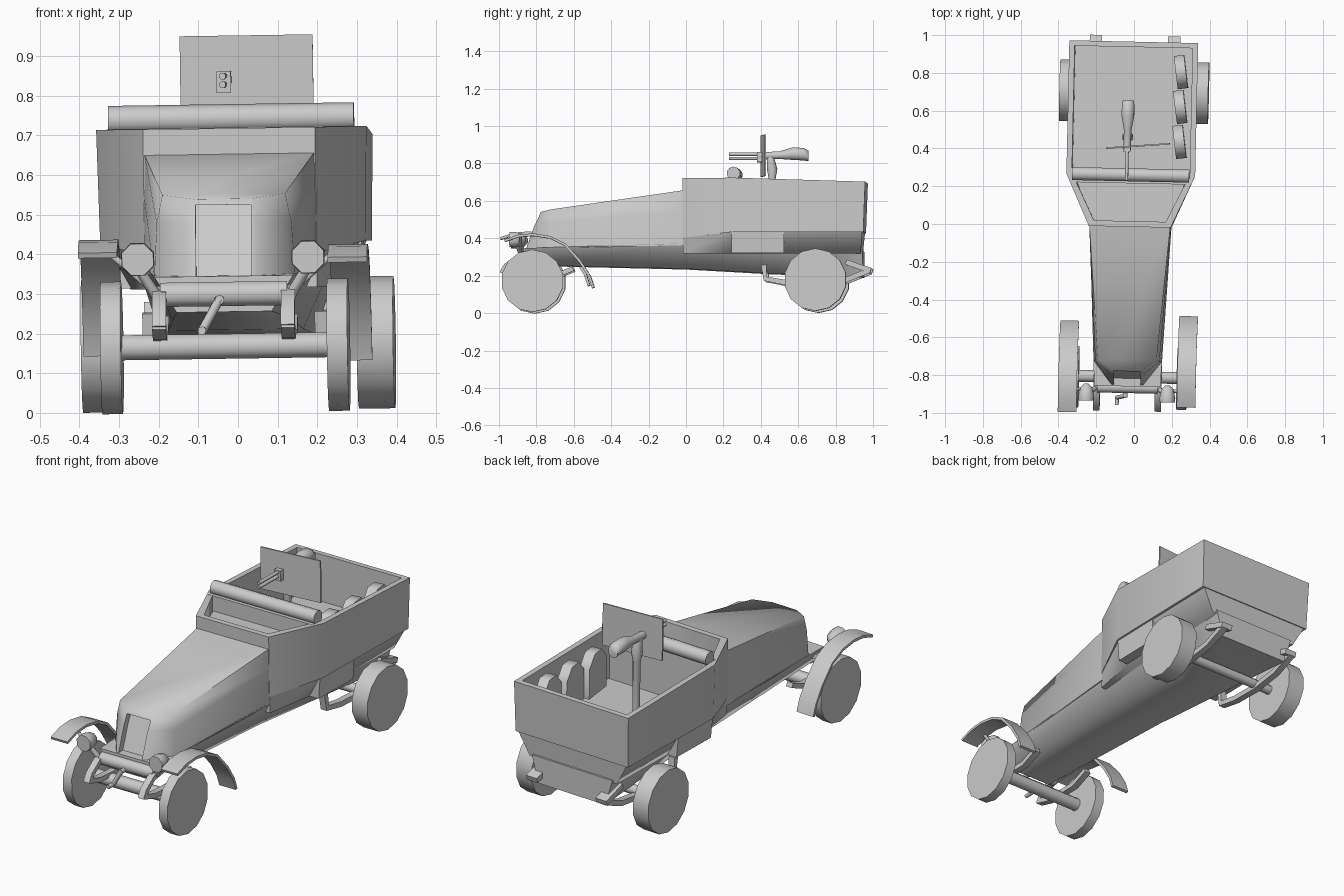
import bpy, math
from mathutils import Vector, Matrix

if "Cube" in bpy.data.objects:
    bpy.data.objects.remove(bpy.data.objects["Cube"])


def mesh(name, verts, faces):
    me = bpy.data.meshes.new(name)
    me.from_pydata(verts, [], faces)
    o = bpy.data.objects.new(name, me)
    bpy.context.collection.objects.link(o)
    bpy.context.view_layer.objects.active = o
    o.select_set(True)
    bpy.ops.object.mode_set(mode='EDIT')
    bpy.ops.mesh.select_all(action='SELECT')
    bpy.ops.mesh.normals_make_consistent(inside=False)
    bpy.ops.object.mode_set(mode='OBJECT')
    bpy.ops.object.shade_smooth_by_angle(angle=math.radians(65))
    o.select_set(False)
    return o


def loft(name, rings):
    n = len(rings[0])
    verts = [p for r in rings for p in r]
    faces = [(k*n + i, k*n + (i+1) % n, (k+1)*n + (i+1) % n, (k+1)*n + i)
             for k in range(len(rings)-1) for i in range(n)]
    faces += [tuple(range(n)), tuple(range(len(verts)-n, len(verts)))]
    return mesh(name, verts, faces)


def tube(name, stops, sides=8):
    """Round bar through (point, radius) stops along a straight line."""
    a, b = Vector(stops[0][0]), Vector(stops[-1][0])
    q = (b - a).to_track_quat('Z', 'Y')
    turn = [2*math.pi*(i + .5)/sides for i in range(sides)]
    return loft(name, [[Vector(p) + q @ Vector((r*math.cos(t), r*math.sin(t), 0)) for t in turn]
                       for p, r in stops])


def ribbon(name, path, x0, x1, t):
    """Strip of thickness t following a (y, z) path."""
    rings = []
    for i, (y, z) in enumerate(path):
        p, q = path[max(i-1, 0)], path[min(i+1, len(path)-1)]
        d = Vector((q[0]-p[0], q[1]-p[1])).normalized()*t/2
        rings.append([(x0, y-d.y, z+d.x), (x1, y-d.y, z+d.x), (x1, y+d.y, z-d.x), (x0, y+d.y, z-d.x)])
    return loft(name, rings)


def section(*pts):
    """Mirrored cross-section from right-hand (x, y, z) points, bottom to top."""
    return [Vector(p) for p in pts] + [Vector((-x, y, z)) for x, y, z in reversed(pts)]


def plan(front, wide, y0, y1, y2, z, z_front=None, slope=0):
    """Six-cornered plan outline of the rear body."""
    zf = z if z_front is None else z_front
    return section((front, y0, zf), (wide, y1, z - slope*y1), (wide, y2, z - slope*y2))


# engine hood with faceted nose and sunken grille
nose = section((.085, -.85, .345), (.08, -.80, .48), (.072, -.775, .54))
rim = section((.07, -.853, .345), (.07, -.808, .47), (.07, -.78, .525))
loft("hood", [
    section((.217, 0, .36), (.217, 0, .55), (.215, 0, .655)),
    section((.178, -.73, .345), (.17, -.725, .48), (.155, -.72, .552)),
    nose, rim, [p + Vector((0, .035, 0)) for p in rim]])

# chassis
loft("chassis", [section((b, y, zb), (t, y, zt)) for y, b, zb, t, zt in (
    (-.86, .12, .255, .175, .345), (0, .15, .235, .217, .37),
    (.45, .17, .21, .24, .36), (.95, .2, .19, .24, .33))])

# open rear body, its lower tier and the cowl deck
loft("rear_body", [
    plan(.217, .335, -.015, .26, .955, .43, .40),
    plan(.217, .341, -.015, .26, .965, .727, .718, .03),
    plan(.19, .312, .015, .265, .937, .727, .718, .03),
    plan(.19, .312, .015, .265, .937, .45)])
loft("lower_tier", [plan(.217, .26, -.012, .26, .94, .315), plan(.217, .325, -.012, .26, .95, .435, .41)])
loft("cowl_deck", [section((.2, .005, z), (.29, .23, z)) for z in (.60, .64)])
loft("dash_panel", [section((.31, .215, z), (.31, .24, z)) for z in (.45, .72)])
tube("rolled_top", [((-.31, .26, .743), .036), ((.31, .26, .743), .036)], 10)

# row of seat backs
for k in range(3):
    prof = [(-.088, .47), (.088, .47), (.088, .63), (.035, .69), (-.035, .69), (-.088, .63)]
    m = Matrix.Translation((.252, .44 + .185*k, 0)) @ Matrix.Rotation(math.radians(8), 4, 'Z')
    loft("seat_back", [[m @ Vector((x, y, z)) for y, z in prof] for x in (-.027, .027)])

# gun shield, post and twin gun
loft("gun_shield", [[(-.13, .395, z), (.205, .425, z), (.205, .433, z), (-.13, .403, z)]
                    for z in (.73, .952)])
tube("gun_post", [((-.02, .46, .45), .018), ((-.02, .46, .72), .02), ((-.02, .46, .77), .03),
                  ((-.02, .45, .84), .02)])
tube("gun_body", [((-.02, .38, .84), .02), ((-.02, .50, .845), .022),
                  ((-.02, .57, .853), .036), ((-.02, .63, .85), .036), ((-.02, .655, .84), .03)])
loft("gun_mount_plate", [[(-.038, y, .807), (-.002, y, .807), (-.002, y, .862), (-.038, y, .862)]
                         for y in (.38, .41)])
for z in (.828, .85):
    tube("gun_barrel", [((-.02, .23, z), .009), ((-.02, .40, z), .009)])

# axles, front crossbar and starting crank
tube("front_axle", [((-.27, -.81, .168), .034), ((.27, -.81, .168), .034)])
tube("rear_axle", [((-.31, .70, .175), .025), ((.31, .70, .175), .025)])
tube("front_crossbar", [((-.16, -.865, .3), .033), ((.16, -.865, .3), .033)])
tube("crank_shaft", [((-.01, -.85, .285), .012), ((-.01, -.92, .285), .012)])
tube("crank_arm", [((-.01, -.91, .288), .012), ((-.055, -.92, .208), .012)])
tube("crank_handle", [((-.055, -.915, .208), .011), ((-.055, -.96, .208), .011)])

for s in (-1, 1):
    # wheels
    for name, y, z, a, b in (("front_wheel", -.815, .168, .26, .312), ("rear_wheel", .70, .173, .302, .394)):
        tube(name, [((s*a, y, z), .167), ((s*b, y, z), .167)], 14)
    # fenders, the right one set slightly back and lower
    dy, dz = (-.015, 0) if s < 0 else (.022, -.02)
    ribbon("front_fender", [(y + dy, z + dz) for y, z in (
        (-.985, .402), (-.91, .428), (-.83, .434), (-.74, .42), (-.66, .38),
        (-.58, .29), (-.53, .21), (-.51, .15))], s*.265, s*.364, .014)
    # storage boxes under the body sides
    loft("storage_box", [[(s*.2, y, .318), (s*.315, y, .318), (s*.325, y, .43), (s*.2, y, .43)]
                         for y in (.25, .53)])
    # headlights on brackets
    tube("headlight", [((s*.215, -.94, .39), .043), ((s*.215, -.915, .39), .045),
                       ((s*.215, -.87, .39), .033), ((s*.215, -.85, .39), .012)])
    tube("headlight_bracket", [((s*.215, -.90, .37), .012), ((s*.165, -.87, .29), .014)])
    tube("fender_bracket", [((s*.165, -.88, .30), .009), ((s*.285, -.88, .405), .009)])
    # springs and hangers
    ribbon("front_spring_arm", [(-.80, .31), (-.90, .295), (-.96, .25), (-.98, .215)], s*.145, s*.18, .025)
    ribbon("front_spring", [(-.985, .225), (-.90, .20), (-.80, .195), (-.70, .195), (-.60, .235)],
           s*.145, s*.18, .025)
    ribbon("rear_spring", [(.42, .255), (.43, .18), (.54, .16), (.70, .155), (.86, .175), (.985, .225)],
           s*.2, s*.235, .028)
    ribbon("rear_hanger", [(.86, .27), (.93, .245), (.993, .225)], s*.175, s*.24, .028)

# the whole vehicle stands slightly turned and leaning
pose = (Matrix.Translation((-.012, 0, 0)) @ Matrix.Rotation(-.022, 4, 'Z')
        @ Matrix.Rotation(-.015, 4, 'Y'))
for o in bpy.context.scene.objects:
    o.matrix_world = pose @ o.matrix_world
